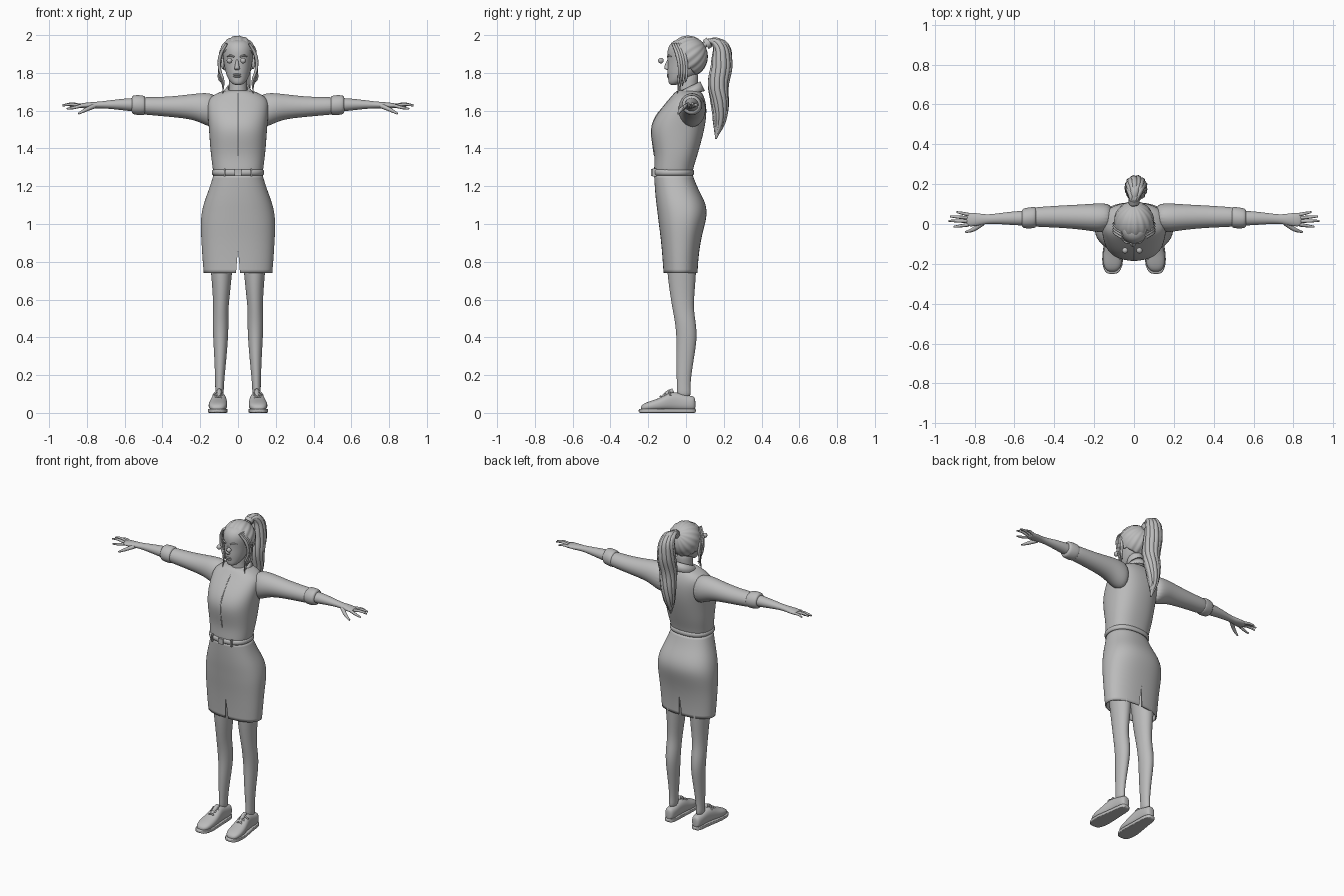
import bpy
import bmesh
import math
import random
from mathutils import Euler, Vector

random.seed(4)
if "Cube" in bpy.data.objects:
    bpy.data.objects.remove(bpy.data.objects["Cube"], do_unlink=True)

# Single clay material
clay = bpy.data.materials.new("clay grey")
clay.use_nodes = True
clay.diffuse_color = (.5, .5, .5, 1)
shader = next(n for n in clay.node_tree.nodes if n.type == 'BSDF_PRINCIPLED')
shader.inputs["Base Color"].default_value = clay.diffuse_color
shader.inputs["Roughness"].default_value = .7


def finish(name, bm, smooth=True, mirror=False, levels=0, thick=0):
    """Turn a bmesh into a named object with its modifiers."""
    bmesh.ops.recalc_face_normals(bm, faces=bm.faces[:])
    mesh = bpy.data.meshes.new(name)
    bm.to_mesh(mesh)
    bm.free()
    mesh.polygons.foreach_set("use_smooth", [smooth] * len(mesh.polygons))
    mesh.materials.append(clay)
    obj = bpy.data.objects.new(name, mesh)
    bpy.context.collection.objects.link(obj)
    if levels:
        sub = obj.modifiers.new("smooth", 'SUBSURF')
        sub.levels = sub.render_levels = levels
    if thick:
        obj.modifiers.new("thickness", 'SOLIDIFY').thickness = thick
    if mirror:
        obj.modifiers.new("mirror", 'MIRROR').use_mirror_merge = False
    return obj


def loft(name, axis, sections, power=2.0, sides=24, caps=True, levels=2, **options):
    """Skin rounded sections (position, a min, a max, b min, b max) along an axis."""
    place = {'x': lambda t, a, b: (t, a, b),
             'y': lambda t, a, b: (a, t, b),
             'z': lambda t, a, b: (a, b, t)}[axis]

    def bulge(v):
        return math.copysign(abs(v) ** (2 / power), v)

    bm = bmesh.new()
    rings = []
    for t, a0, a1, b0, b1 in sections:
        ring = []
        for i in range(sides):
            ang = math.tau * i / sides
            a = (a0 + a1) / 2 + (a1 - a0) / 2 * bulge(math.cos(ang))
            b = (b0 + b1) / 2 + (b1 - b0) / 2 * bulge(math.sin(ang))
            ring.append(bm.verts.new(place(t, a, b)))
        rings.append(ring)
    for low, high in zip(rings, rings[1:]):
        for i in range(sides):
            j = (i + 1) % sides
            bm.faces.new((low[i], low[j], high[j], high[i]))
    if caps:
        bm.faces.new(rings[0])
        bm.faces.new(rings[-1])
    return finish(name, bm, levels=levels, **options)


def centred(rows):
    """Expand (z, half width, back, front) rows into symmetric sections."""
    return [(z, -w, w, b0, b1) for z, w, b0, b1 in rows]


def tube(name, points, radii, size=1.0):
    """Smooth tapered tube through a few points."""
    curve = bpy.data.curves.new(name, 'CURVE')
    curve.dimensions = '3D'
    curve.bevel_depth = size
    curve.bevel_resolution = 2
    curve.resolution_u = 6
    curve.use_fill_caps = True
    spline = curve.splines.new('BEZIER')
    spline.bezier_points.add(len(points) - 1)
    for bp, co, r in zip(spline.bezier_points, points, radii):
        bp.co, bp.radius = co, r
        bp.handle_left_type = bp.handle_right_type = 'AUTO'
    curve.materials.append(clay)
    obj = bpy.data.objects.new(name, curve)
    bpy.context.collection.objects.link(obj)
    return obj


def ball(name, centre, size, mirror=False):
    bm = bmesh.new()
    bmesh.ops.create_uvsphere(bm, u_segments=20, v_segments=12, radius=1)
    for v in bm.verts:
        v.co = Vector(centre) + v.co * Vector(size)
    return finish(name, bm, mirror=mirror)


def box(name, centre, size):
    bm = bmesh.new()
    bmesh.ops.create_cube(bm, size=1)
    for v in bm.verts:
        v.co = Vector(centre) + v.co * Vector(size)
    return finish(name, bm, smooth=False)


# Blouse body
loft("blouse", 'z', centred([
    (1.25, .13, -.17, .035), (1.29, .134, -.17, .037), (1.36, .144, -.166, .06),
    (1.43, .15, -.18, .08), (1.5, .155, -.19, .098), (1.56, .16, -.17, .108),
    (1.62, .165, -.125, .11), (1.665, .16, -.085, .1), (1.695, .11, -.062, .085),
    (1.71, .06, -.045, .07)]), power=2.4)
tube("blouse_placket", [(0, -.06, 1.69), (0, -.119, 1.62), (0, -.163, 1.56), (0, -.181, 1.5),
                        (0, -.176, 1.43), (0, -.166, 1.36)], [1] * 6, .004)

# Sleeves with turned cuffs
loft("sleeve", 'x', [
    (.1, -.03, .1, 1.5, 1.685), (.17, -.045, .106, 1.52, 1.696), (.23, -.032, .1, 1.553, 1.69),
    (.35, -.02, .094, 1.566, 1.675), (.45, -.016, .088, 1.575, 1.672),
    (.55, -.012, .08, 1.583, 1.672)], mirror=True)
loft("cuff", 'x', [(.49, -.012, .08, 1.585, 1.67), (.495, -.022, .088, 1.574, 1.682),
                   (.555, -.024, .08, 1.578, 1.684), (.565, -.01, .07, 1.59, 1.672)], mirror=True)

# Collar: a folded band whose front corners drop into points
bm = bmesh.new()
previous = None
for i in range(-16, 17):
    ang = math.pi * i / 16 * .96 + math.pi
    back = (1 - math.cos(ang)) / 2
    s, c = math.sin(ang), math.cos(ang)
    point = max(0, 1 - abs(back - .07) / .14)
    top = bm.verts.new((.056 * s, .013 - .063 * c, 1.695 + .06 * back))
    low = bm.verts.new((.082 * s, .015 - .085 * c - .02 * point, 1.685 + .02 * back - .045 * point))
    if previous:
        bm.faces.new((previous[0], top, low, previous[1]))
    previous = (top, low)
finish("collar", bm, thick=.008)

# Skirt with a slit at the front and back hem
skirt = loft("skirt", 'z', centred([
    (.74, .183, -.12, .062), (.82, .19, -.125, .066), (.92, .196, -.134, .08),
    (1.0, .2, -.145, .102), (1.06, .195, -.152, .114), (1.12, .18, -.16, .102),
    (1.19, .152, -.166, .062), (1.26, .131, -.17, .036)]),
    power=2.3, caps=False, thick=.008)
bm = bmesh.new()
bmesh.ops.create_cone(bm, segments=3, radius1=1, radius2=1, depth=1, cap_ends=True,
                      matrix=Euler((math.pi / 2, 0, 0)).to_matrix().to_4x4())
apex = max(abs(v.co.x) for v in bm.verts)
tip = max(v.co.z for v in bm.verts)
for v in bm.verts:
    on_tip = v.co.z > tip - .01
    v.co = (v.co.x / apex * .014, v.co.y, .87 if on_tip else .7)
cutter = finish("slit_cutter", bm, smooth=False)
cutter.hide_render = True
cut = skirt.modifiers.new("slit", 'BOOLEAN')
cut.operation, cut.object = 'DIFFERENCE', cutter
bpy.context.view_layer.objects.active = skirt
skirt.select_set(True)
bpy.ops.object.convert(target='MESH')
bpy.data.objects.remove(cutter, do_unlink=True)

# Belt, buckle and loops
loft("belt", 'z', centred([(z, .132 + d, -.171 - d, .037 + d) for z, d in
                           ((1.256, 0), (1.258, .007), (1.288, .007), (1.29, 0))]),
     power=2.4, levels=1)
box("belt_buckle", (0, -.18, 1.273), (.036, .01, .036))
for x in (-.07, .07):
    box("belt_loop", (x, -.167, 1.273), (.01, .02, .044))

# Legs
loft("leg", 'z', [
    (.08, .075, .122, -.05, .03), (.13, .076, .12, -.048, .022), (.2, .07, .122, -.05, .028),
    (.3, .06, .126, -.052, .044), (.4, .052, .132, -.05, .06), (.48, .05, .135, -.058, .052),
    (.55, .052, .131, -.072, .04), (.65, .04, .135, -.088, .046), (.76, .03, .145, -.102, .056),
    (.95, .01, .16, -.11, .06)], mirror=True)

# Shoes with sole, tongue and laces
loft("shoe", 'y', [
    (-.24, .09, .13, .012, .035), (-.22, .066, .15, .01, .052), (-.18, .057, .158, .01, .066),
    (-.13, .056, .152, .01, .082), (-.085, .06, .142, .01, .112), (-.04, .064, .134, .01, .108),
    (.015, .064, .132, .01, .09), (.042, .07, .126, .012, .09), (.05, .085, .112, .02, .07)],
    power=2.4, mirror=True)
loft("shoe_sole", 'y', [
    (-.252, .09, .13, 0, .022), (-.235, .064, .152, 0, .022), (-.18, .052, .163, 0, .022),
    (-.12, .056, .155, 0, .022), (-.03, .06, .138, 0, .024), (.035, .062, .134, 0, .024),
    (.054, .082, .115, 0, .024)], power=7, levels=1, mirror=True)
for side in (-1, 1):
    tube("shoe_tongue", [(side * .103, -.13, .078), (side * .1, -.09, .108),
                         (side * .099, -.068, .118)], [.7, 1, .9], .014)
    for y, z in ((-.135, .081), (-.112, .096), (-.09, .11)):
        tube("shoe_lace", [(side * .075, y + .008, z - .018), (side * .103, y, z + .006),
                           (side * .133, y + .008, z - .018)], [1] * 3, .005)

# Forearms and hands
loft("forearm", 'x', [
    (.5, -.008, .07, 1.592, 1.668), (.57, -.008, .066, 1.597, 1.667), (.64, -.003, .06, 1.606, 1.66),
    (.73, .003, .046, 1.614, 1.648), (.77, -.006, .052, 1.611, 1.646), (.81, -.013, .057, 1.612, 1.642),
    (.845, -.012, .054, 1.614, 1.637)], mirror=True)
fingers = {"index_finger": ((.83, -.004), (.906, -.014), 1.61),
           "middle_finger": ((.835, .014), (.93, .016), 1.627),
           "ring_finger": ((.835, .031), (.922, .038), 1.63),
           "little_finger": ((.825, .046), (.89, .06), 1.624)}
for side in (-1, 1):
    for finger, (base, end, z) in fingers.items():
        middle = [(a + b) / 2 for a, b in zip(base, end)]
        tube(finger, [(side * base[0], base[1], 1.626), (side * middle[0], middle[1], z + .006),
                      (side * end[0], end[1], z)], [1.15, 1, .6], .008)
    tube("thumb", [(side * .76, .005, 1.625), (side * .805, -.027, 1.605),
                   (side * .845, -.041, 1.584)], [1.5, 1.2, .6], .009)

# Neck and head
loft("neck", 'z', centred([(1.64, .06, -.04, .07), (1.7, .05, -.04, .064),
                           (1.74, .047, -.04, .062), (1.82, .05, -.04, .07)]))
loft("head", 'z', centred([
    (1.735, .02, -.085, -.05), (1.75, .04, -.094, -.01), (1.775, .057, -.095, .04),
    (1.81, .068, -.1, .08), (1.86, .077, -.096, .102), (1.91, .084, -.102, .106),
    (1.95, .08, -.09, .09), (1.98, .05, -.055, .055)]))
loft("nose", 'z', [(1.815, -.018, .008, -.1, -.085), (1.822, -.022, .012, -.119, -.08),
                   (1.84, -.015, .005, -.113, -.08), (1.875, -.012, .002, -.099, -.08)], sides=12)
for z in (1.781, 1.791):
    ball("lip", (-.005, -.094, z), (.022, .008, .0055))
ball("ear", (.081, .012, 1.85), (.01, .018, .03), mirror=True)
for side in (-1, 1):
    ball("eyeball", (-.009 + side * .036, -.133, 1.865), (.015, .015, .015))
    tube("eyebrow", [(-.005 + side * x, y, z) for x, y, z in
                     ((.016, -.098, 1.885), (.036, -.092, 1.892), (.056, -.077, 1.885))],
         [.8, 1, .4], .005)

# Swept-back hair cap, ridged toward the ponytail and trimmed at the hairline
bm = bmesh.new()
bmesh.ops.create_uvsphere(bm, u_segments=96, v_segments=24, radius=1)
turn = Euler((-.95, 0, 0))
for v in bm.verts:
    ridge = 1 + .022 * math.sin(16 * math.atan2(v.co.y, v.co.x)) * (1 - v.co.z ** 2)
    d = v.co.copy()
    d.rotate(turn)
    v.co = Vector((.1 * d.x, .012 + .103 * d.y, 1.888 + .108 * d.z)) * 1.0
    v.co = Vector((0, .012, 1.888)) + (v.co - Vector((0, .012, 1.888))) * ridge
bmesh.ops.bisect_plane(bm, geom=bm.verts[:] + bm.edges[:] + bm.faces[:], plane_co=(0, 0, 1.85),
                       plane_no=(0, 1, .85), clear_inner=True)
finish("hair_cap", bm, thick=.006)

# Loose locks framing the face
for side in (-1, 1):
    for k in range(4):
        shift = .013 * k
        tube("face_lock", [(side * .06, -.07 + shift, 1.955), (side * .094, -.045 + shift, 1.89),
                           (side * .097, -.035 + shift, 1.82), (side * (.078 + .006 * k), -.04 + shift, 1.76),
                           (side * .08, -.045 + shift, 1.69 + .02 * k)], [.8, 1.2, 1, .7, .2], .008)

# Ponytail: a core surrounded by twisting strands
path = [(0, .09, 1.94, .018), (0, .13, 1.965, .024), (.005, .175, 1.95, .042), (.01, .19, 1.85, .055),
        (.01, .17, 1.72, .054), (.005, .178, 1.62, .048), (0, .175, 1.53, .034), (0, .158, 1.45, .006)]
tube("ponytail_core", [p[:3] for p in path], [p[3] * .75 for p in path])
for k in range(11):
    start, drop = math.tau * k / 11, random.uniform(0, .05)
    points = []
    for i, (x, y, z, r) in enumerate(path):
        ang = start + .25 * i
        points.append((x + .68 * r * math.cos(ang), y + .68 * r * math.sin(ang), z + drop * i / 7))
    tube("ponytail_strand", points, [p[3] * .36 for p in path])
tube("hair_tie", [(0, .105, 1.95), (0, .125, 1.963)], [1, 1], .028)
